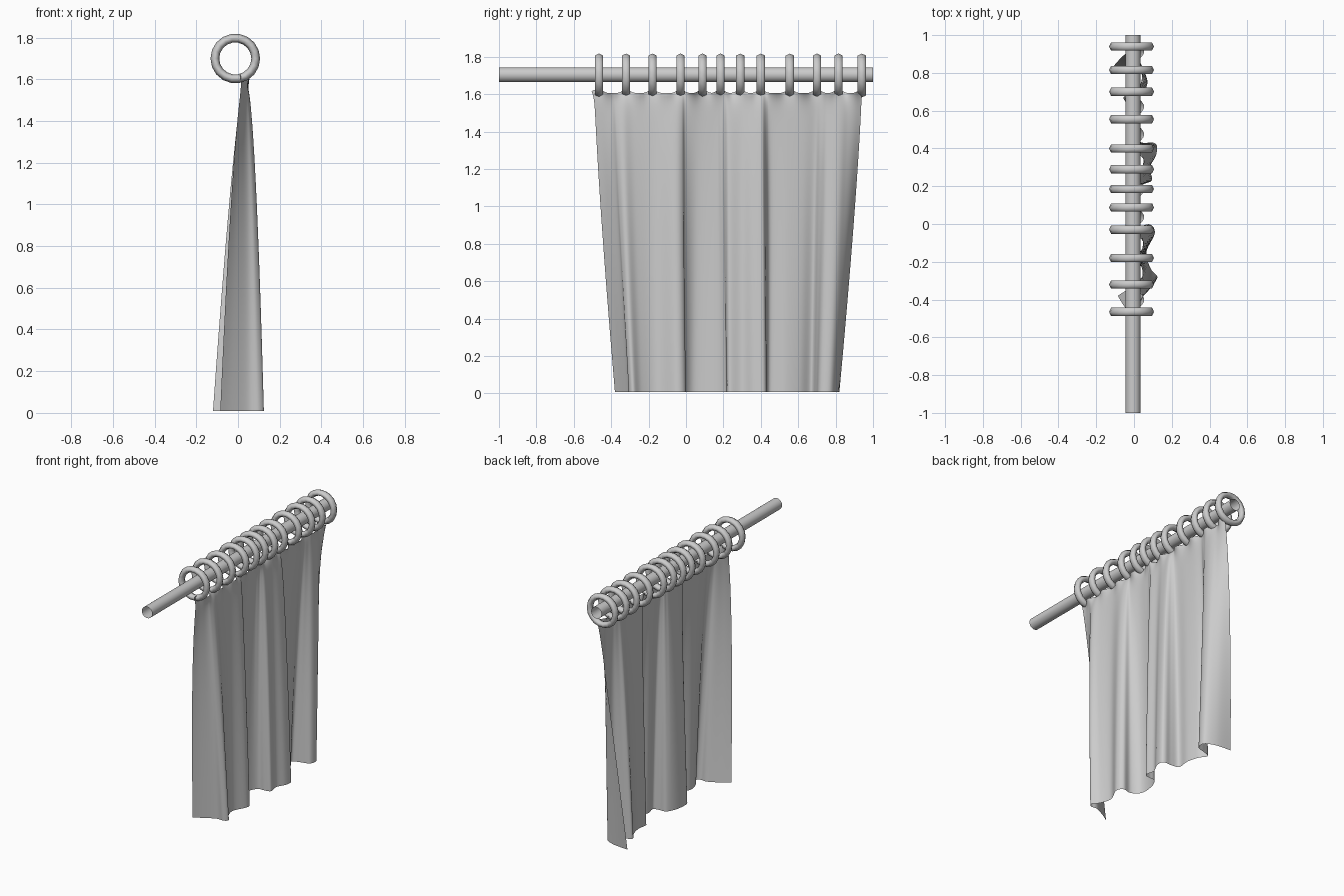
import bpy, bmesh, math

if "Cube" in bpy.data.objects:
    bpy.data.objects.remove(bpy.data.objects["Cube"])

RINGS = [-0.465, -0.32, -0.18, -0.03, 0.088, 0.185, 0.29, 0.40, 0.555, 0.70, 0.815, 0.94]
ROD_Z = 1.704

# hem control points: x, y at the hem, and y at the heading
HEM = [(-.085, -.38, -.49), (-.03, -.345, -.45), (.05, -.305, -.40), (.10, -.305, -.375),
       (.124, -.28, -.34), (.088, -.235, -.28), (.065, -.15, -.17), (.11, -.05, -.07),
       (.085, -.002, -.025), (.02, -.01, .0), (-.035, .04, .06), (-.03, .14, .14),
       (.005, .21, .185), (.055, .217, .205), (.095, .232, .23), (.085, .30, .295),
       (.115, .36, .35), (.122, .41, .40), (.10, .431, .415), (.05, .43, .43),
       (-.005, .447, .46), (.0, .53, .545), (-.02, .61, .63), (-.055, .67, .69),
       (.0, .695, .72), (.06, .715, .76), (.065, .775, .83), (-.01, .81, .89),
       (-.12, .82, .94)]


def spline(pts, steps):
    """Smooth curve through the points."""
    out = []
    for i in range(len(pts) - 1):
        p0, p1, p2 = pts[max(i - 1, 0)], pts[i], pts[i + 1]
        p3 = pts[min(i + 2, len(pts) - 1)]
        for s in range(steps):
            t = s / steps
            out.append(tuple(.5 * (2 * b + (c - a) * t + (2 * a - 5 * b + 4 * c - d) * t * t
                                   + (3 * b - a - 3 * c + d) * t ** 3)
                             for a, b, c, d in zip(p0, p1, p2, p3)))
    out.append(pts[-1])
    return out


def smooth(obj, angle=65):
    bpy.ops.object.select_all(action='DESELECT')
    obj.select_set(True)
    bpy.context.view_layer.objects.active = obj
    bpy.ops.object.shade_smooth_by_angle(angle=math.radians(angle))


# curtain rod: open-ended tube
bpy.ops.mesh.primitive_cylinder_add(vertices=24, radius=.04, depth=2, end_fill_type='NOTHING',
                                    location=(-.005, 0, ROD_Z), rotation=(math.pi / 2, 0, 0))
rod = bpy.context.object
rod.name = "curtain_rod"
smooth(rod)

# hanging rings with a six-sided section
for i, y in enumerate(RINGS):
    bpy.ops.mesh.primitive_torus_add(major_radius=.098, minor_radius=.021, major_segments=18,
                                     minor_segments=6, location=(-.013, y, 1.7),
                                     rotation=(math.pi / 2, 0, 0))
    ring = bpy.context.object
    ring.name = f"ring_{i + 1:02d}"
    ring.scale.z = 1.2
    smooth(ring)

# curtain cloth: folds deepen from the gathered heading to the hem
ROWS, HEM_Z = 40, .008
bm = bmesh.new()
grid = []
for bx, by, ty in spline(HEM, 6):
    near = min(abs(ty - r) for r in RINGS)
    lift = math.exp(-(near / .03) ** 2)
    top = 1.605 + .02 * lift
    power = .48 if bx > .032 else (.6 if by < .2 else .75)
    col = []
    for r in range(ROWS + 1):
        t = (r / ROWS) ** 1.5
        x = .032 + (bx - .032) * t ** power
        y = ty + (by - ty) * t ** 1.25
        # puckered ruffle along the heading
        ruffle = math.exp(-t / .02)
        x += .022 * ruffle * math.sin(ty * 43)
        if ty < -.46:
            y -= .015 * ruffle
        col.append(bm.verts.new((x, y, top + (HEM_Z - top) * t)))
    grid.append(col)
for a, b in zip(grid, grid[1:]):
    for r in range(ROWS):
        bm.faces.new((a[r], a[r + 1], b[r + 1], b[r]))
mesh = bpy.data.meshes.new("curtain")
bm.to_mesh(mesh)
bm.free()
curtain = bpy.data.objects.new("curtain", mesh)
bpy.context.collection.objects.link(curtain)
smooth(curtain, 80)
